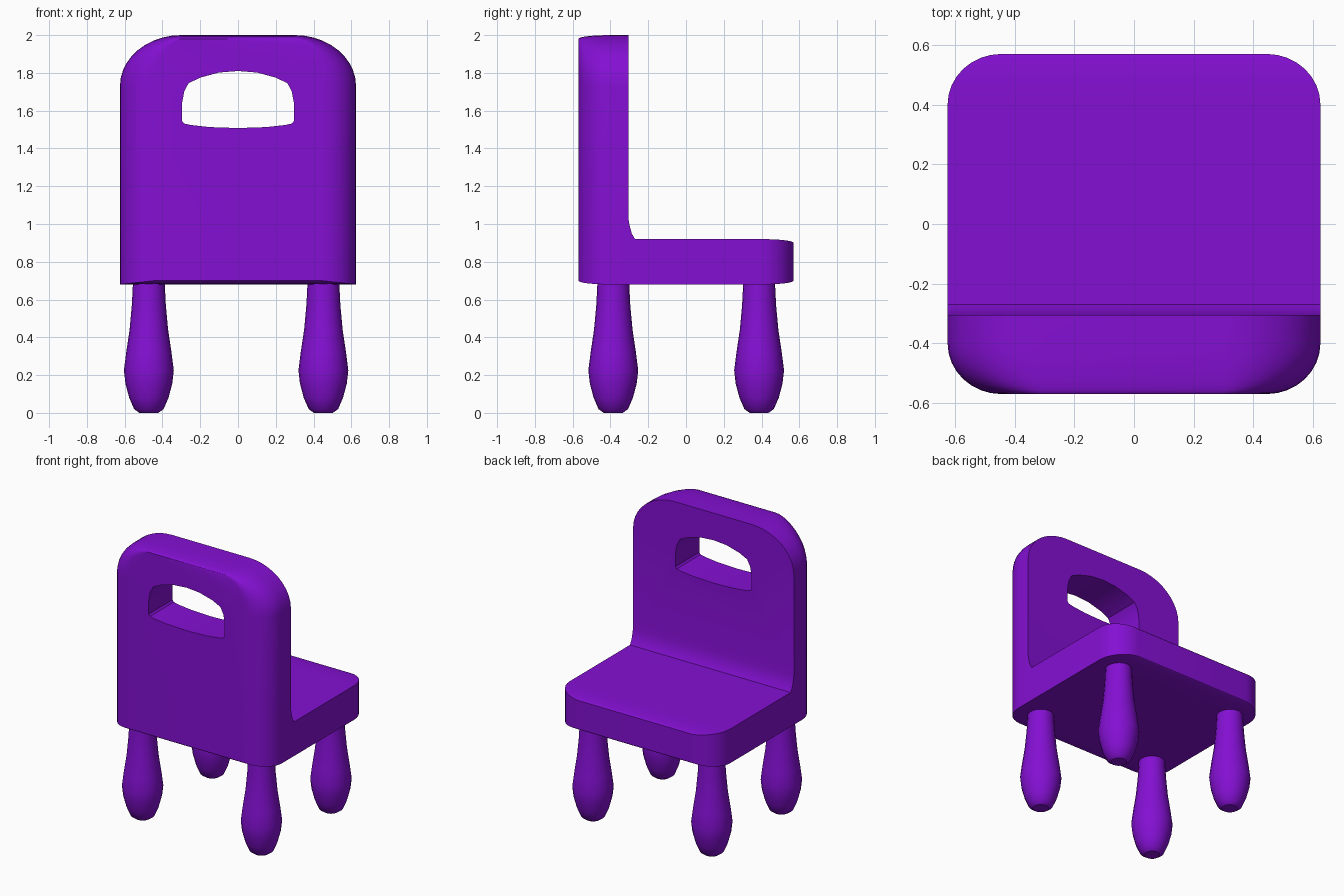
import bpy, bmesh, math

if "Cube" in bpy.data.objects:
    bpy.data.objects.remove(bpy.data.objects["Cube"])

mat = bpy.data.materials.new("purple")
mat.diffuse_color = (0.23, 0.005, 0.65, 1)
mat.use_nodes = True
mat.node_tree.nodes["Principled BSDF"].inputs["Base Color"].default_value = mat.diffuse_color


def make_object(name, bm, smooth=True):
    bmesh.ops.recalc_face_normals(bm, faces=bm.faces)
    me = bpy.data.meshes.new(name)
    bm.to_mesh(me)
    bm.free()
    ob = bpy.data.objects.new(name, me)
    bpy.context.collection.objects.link(ob)
    me.materials.append(mat)
    if smooth:
        smooth_object(ob)
    return ob


def smooth_object(ob):
    bpy.ops.object.select_all(action='DESELECT')
    ob.select_set(True)
    bpy.context.view_layer.objects.active = ob
    bpy.ops.object.shade_smooth_by_angle(angle=math.radians(35))


def bridge(bm, a, b):
    n = len(a)
    for i in range(n):
        bm.faces.new((a[i], a[(i + 1) % n], b[(i + 1) % n], b[i]))


# Body: backrest and seat lofted along y
HW, YE, FLAT, ZS = 0.625, 0.57, 0.30, 1.03
STEPS = 8


def corner(i):
    """Half width, inset from the end, and edge drop round a plan corner."""
    a = math.pi / 2 * i / STEPS
    return 0.445 + 0.18 * math.sin(a), 0.17 * (1 - math.cos(a)), 0.02 * (1 - math.sin(a))


def back_ring(bm, y, w, drop):
    arch = []
    for k in range(11):
        t = math.pi / 2 * k / 10
        arch.append((FLAT + (w - FLAT) * math.cos(t), 1.73 + (0.27 - drop) * math.sin(t)))
    pts = [(w, 0.68 + drop), (w, ZS)] + arch
    pts += [(-x, z) for x, z in reversed(pts)]
    return [bm.verts.new((x, y, z)) for x, z in pts]


def seat_ring(bm, y, w, bottom, top):
    return [bm.verts.new((x, y, z)) for x, z in
            ((w, bottom), (w, top), (-w, top), (-w, bottom))]


bm = bmesh.new()
rings = []
for i in range(STEPS + 1):
    w, inset, drop = corner(i)
    rings.append(back_ring(bm, -YE + inset, w, drop))
rings.append(back_ring(bm, -0.305, HW, 0))
bm.faces.new(rings[0])
for a, b in zip(rings, rings[1:]):
    bridge(bm, a, b)
last = rings[-1]
bm.faces.new(last[1:-1])

seat = [[last[0], last[1], last[-2], last[-1]]]
for y, z in ((-0.298, 0.99), (-0.287, 0.95), (-0.27, 0.92)):
    seat.append(seat_ring(bm, y, HW, 0.68, z))
for i in range(STEPS, -1, -1):
    w, inset, drop = corner(i)
    seat.append(seat_ring(bm, YE - inset, w, 0.68 + drop, 0.92 - drop))
for a, b in zip(seat, seat[1:]):
    bridge(bm, a, b)
bm.faces.new(seat[-1])
body = make_object("seat_and_backrest", bm, False)

# Handle hole cutter
half = [(0, 1.508), (0.15, 1.513), (0.25, 1.524), (0.285, 1.532), (0.296, 1.545),
        (0.296, 1.64), (0.285, 1.70), (0.262, 1.745), (0.20, 1.775), (0.10, 1.802), (0, 1.81)]
outline = half + [(-x, z) for x, z in reversed(half[1:-1])]
bm = bmesh.new()
front = [bm.verts.new((x, -0.8, z)) for x, z in outline]
back = [bm.verts.new((x, -0.1, z)) for x, z in outline]
bridge(bm, front, back)
bm.faces.new(front)
bm.faces.new(back)
cutter = make_object("handle_cutter", bm, False)
cutter.hide_render = True

mod = body.modifiers.new("handle_hole", 'BOOLEAN')
mod.operation = 'DIFFERENCE'
mod.solver = 'EXACT'
mod.object = cutter
bpy.ops.object.select_all(action='DESELECT')
bpy.context.view_layer.objects.active = body
body.select_set(True)
bpy.ops.object.modifier_apply(modifier=mod.name)
bpy.data.objects.remove(cutter)
smooth_object(body)

# Turned legs
PROFILE = [(0.05, 0), (0.078, 0.02), (0.104, 0.08), (0.124, 0.155), (0.132, 0.225),
           (0.12, 0.32), (0.102, 0.44), (0.09, 0.57), (0.084, 0.69)]


def leg(name, cx, cy, sides=20):
    bm = bmesh.new()
    rs = []
    for r, z in PROFILE:
        rs.append([bm.verts.new((cx + r * math.cos(2 * math.pi * k / sides),
                                 cy + r * math.sin(2 * math.pi * k / sides), z))
                   for k in range(sides)])
    for a, b in zip(rs, rs[1:]):
        bridge(bm, a, b)
    bm.faces.new(rs[0])
    bm.faces.new(rs[-1])
    make_object(name, bm)


for side, x in (("left", -0.472), ("right", 0.452)):
    for end, y in (("front", -0.385), ("back", 0.387)):
        leg(f"{end}_{side}_leg", x, y)
